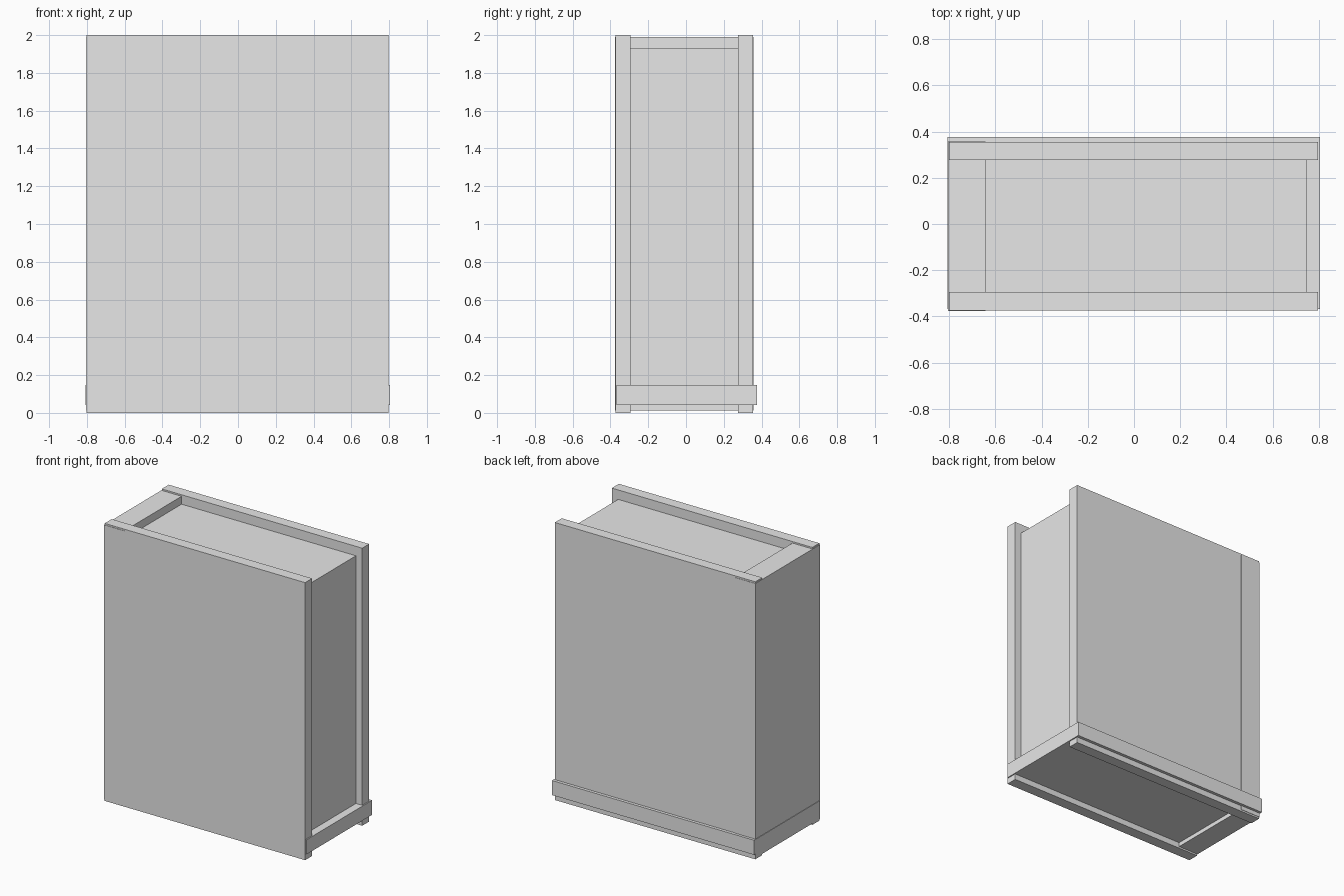
import bpy
import bmesh
from mathutils import Matrix, Vector

old = bpy.data.objects.get("Cube")
if old:
    bpy.data.objects.remove(old, do_unlink=True)

# One plain colour for the whole model
grey = bpy.data.materials.new("light grey")
grey.use_nodes = True
grey.diffuse_color = (0.8, 0.8, 0.8, 1)
grey.node_tree.nodes["Principled BSDF"].inputs["Base Color"].default_value = (0.8, 0.8, 0.8, 1)


def box(name, x, y, z):
    """Flat-shaded box spanning the given (low, high) ranges."""
    low, high = (Vector(corner) for corner in zip(x, y, z))
    size = high - low
    bm = bmesh.new()
    bmesh.ops.create_cube(bm, size=1, matrix=Matrix.Diagonal(size).to_4x4())
    mesh = bpy.data.meshes.new(name)
    bm.to_mesh(mesh)
    bm.free()
    mesh.materials.append(grey)
    obj = bpy.data.objects.new(name, mesh)
    obj.location = (low + high) / 2
    bpy.context.collection.objects.link(obj)
    return obj


# Covers, the tallest parts
cover_x = (-0.801, 0.797)
box("front_cover", cover_x, (-0.374, -0.294), (0, 2))
box("back_cover", cover_x, (0.276, 0.355), (0, 2))

# Spine, slightly proud of the covers and a little shorter
box("spine", (-0.804, -0.643), (-0.377, 0.358), (0.012, 1.989))

# Page block, set back from the cover edges
box("pages", (-0.7, 0.747), (-0.3, 0.28), (0.07, 1.932))

# Solid band near the foot, standing out at the sides and back
box("lower_band", (-0.807, 0.805), (-0.367, 0.377), (0.042, 0.147))
